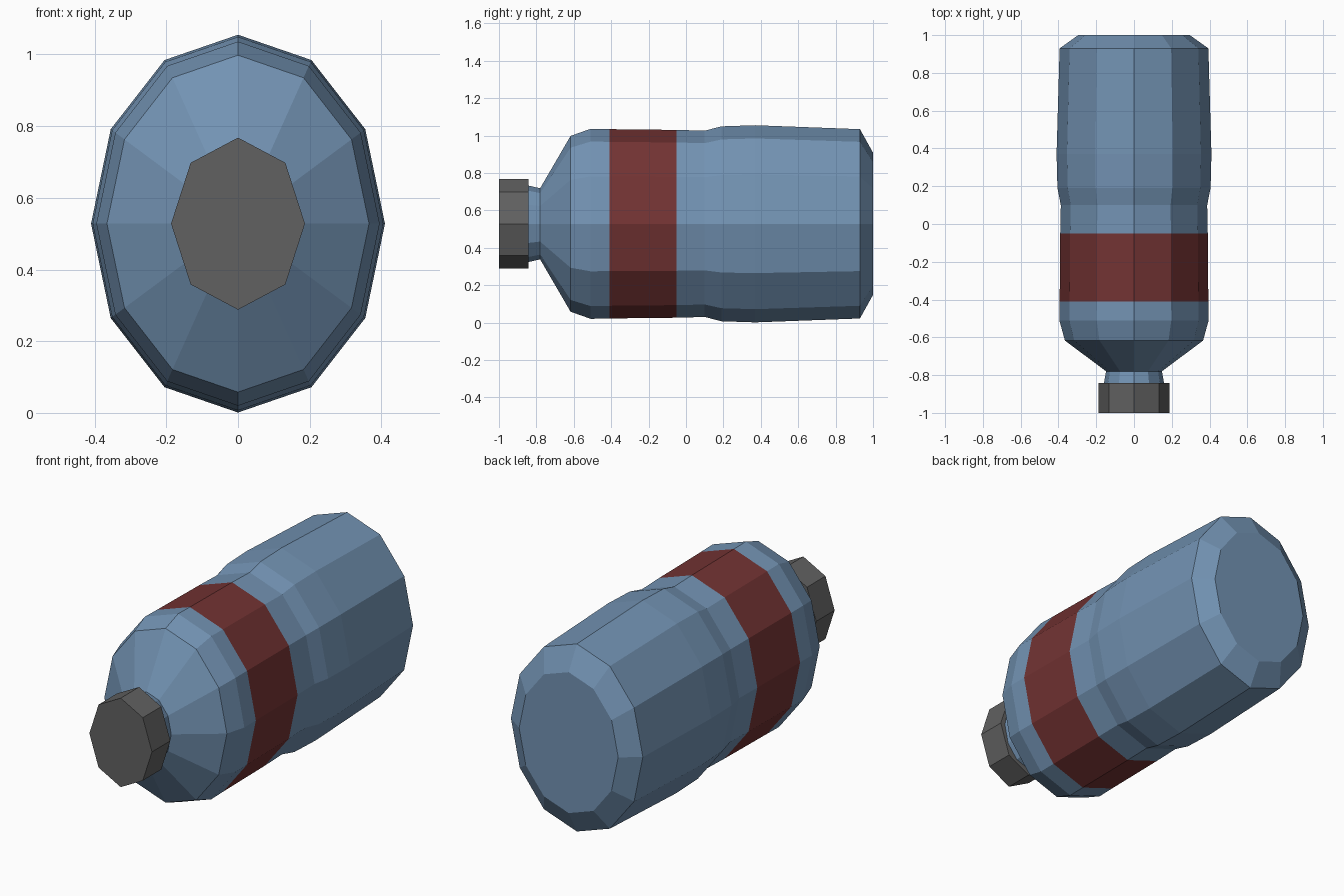
import bpy, bmesh, math

if "Cube" in bpy.data.objects:
    bpy.data.objects.remove(bpy.data.objects["Cube"])

CENTRE_Z = 0.528
FLATTEN = 0.778  # width / height of every cross-section


def material(name, rgb):
    mat = bpy.data.materials.new(name)
    mat.diffuse_color = (*rgb, 1)
    mat.use_nodes = True
    mat.node_tree.nodes["Principled BSDF"].inputs["Base Color"].default_value = mat.diffuse_color
    return mat


def loft(name, sides, profile, mats, band=None):
    """Elliptical rings along y from (y, half height) pairs, closed at both ends."""
    bm = bmesh.new()
    rings = []
    for y, r in profile:
        angles = [2 * math.pi * i / sides for i in range(sides)]
        rings.append([bm.verts.new((r * FLATTEN * math.sin(a), y, CENTRE_Z + r * math.cos(a)))
                      for a in angles])
    for k, (a, b) in enumerate(zip(rings, rings[1:])):
        for i in range(sides):
            j = (i + 1) % sides
            face = bm.faces.new((a[i], a[j], b[j], b[i]))
            face.material_index = 1 if k == band else 0
    bm.faces.new(rings[0])
    bm.faces.new(rings[-1])
    bmesh.ops.recalc_face_normals(bm, faces=bm.faces)
    mesh = bpy.data.meshes.new(name)
    bm.to_mesh(mesh)
    bm.free()
    for m in mats:
        mesh.materials.append(m)
    obj = bpy.data.objects.new(name, mesh)
    bpy.context.collection.objects.link(obj)
    return obj


blue = material("bottle_blue", (0.17, 0.29, 0.45))
red = material("band_red", (0.17, 0.033, 0.033))
dark = material("cap_dark_grey", (0.12, 0.12, 0.12))

# Bottle lying on its side: neck, shoulder, red label band, waist, base
loft("bottle_body", 12, [
    (-0.845, 0.205), (-0.78, 0.19), (-0.617, 0.47), (-0.51, 0.508),
    (-0.41, 0.506), (-0.05, 0.502), (0.10, 0.498), (0.19, 0.521),
    (0.37, 0.527), (0.93, 0.506), (1.0, 0.38)], [blue, red], band=4)

# Octagonal screw cap
loft("screw_cap", 8, [(-1.0, 0.24), (-0.843, 0.24)], [dark])
